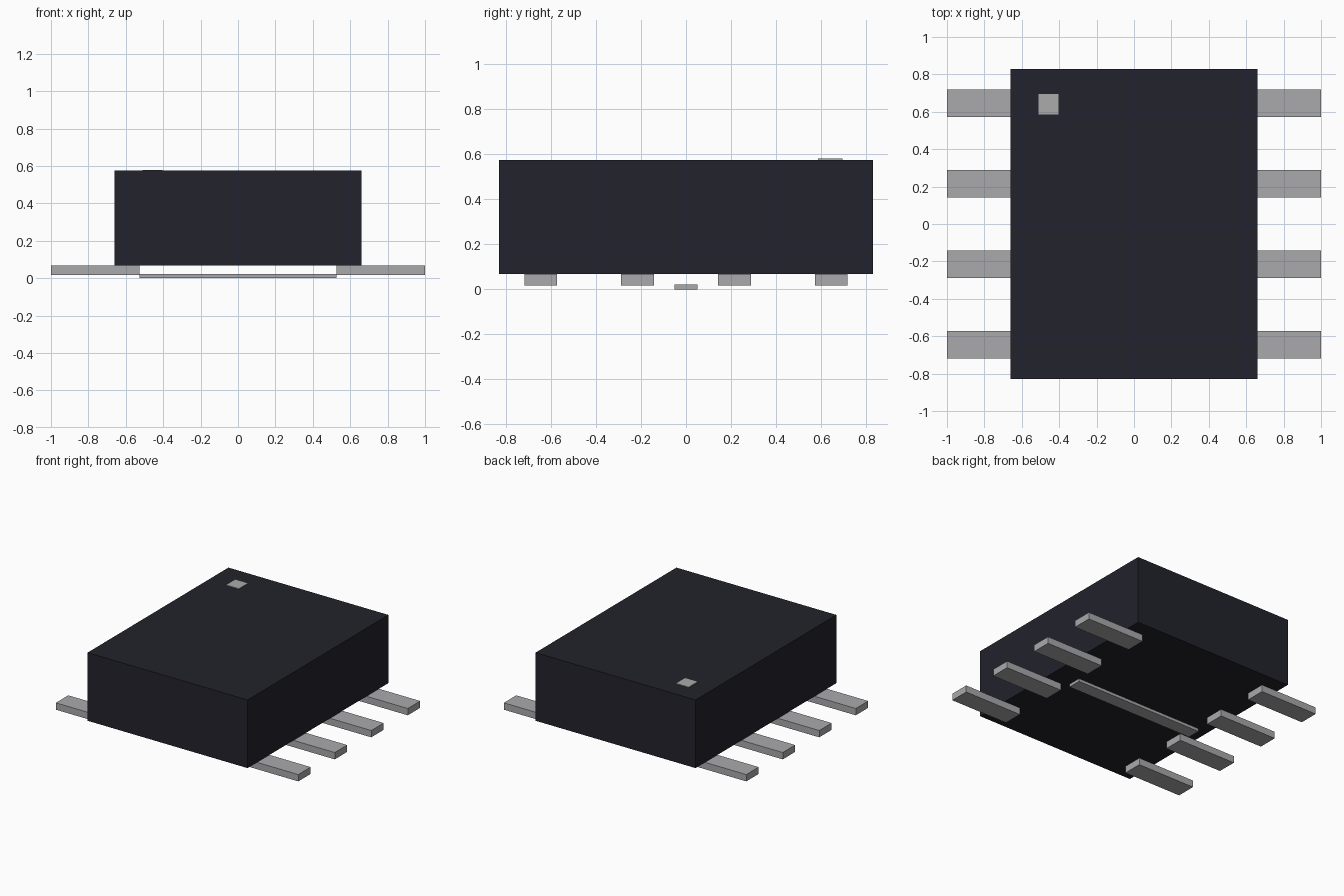
import bpy
import bmesh
from mathutils import Vector

cube = bpy.data.objects.get("Cube")
if cube:
    bpy.data.objects.remove(cube, do_unlink=True)


def make_material(name, rgb, roughness):
    mat = bpy.data.materials.new(name)
    mat.use_nodes = True
    color = (*rgb, 1.0)
    mat.diffuse_color = color
    bsdf = mat.node_tree.nodes["Principled BSDF"]
    bsdf.inputs["Base Color"].default_value = color
    bsdf.inputs["Roughness"].default_value = roughness
    return mat


def make_box(name, low, high, mat):
    """Flat-shaded box between two opposite corners."""
    low, high = Vector(low), Vector(high)
    size = high - low
    bm = bmesh.new()
    bmesh.ops.create_cube(bm, size=1.0)
    bmesh.ops.scale(bm, vec=size, verts=bm.verts)
    mesh = bpy.data.meshes.new(name)
    bm.to_mesh(mesh)
    bm.free()
    mesh.materials.append(mat)
    obj = bpy.data.objects.new(name, mesh)
    obj.location = (low + high) / 2
    bpy.context.collection.objects.link(obj)
    return obj


black = make_material("black plastic", (0.016, 0.016, 0.025), 0.6)
metal = make_material("grey metal", (0.40, 0.395, 0.41), 0.5)
paint = make_material("light grey paint", (0.41, 0.41, 0.41), 0.6)

HALF_X, HALF_Y = 0.66, 0.83
BASE, TOP = 0.067, 0.575

# Package body
make_box("body", (-HALF_X, -HALF_Y, BASE), (HALF_X, HALF_Y, TOP), black)

# Corner marker plate on the top
make_box("corner_marker", (-0.51, 0.586, TOP - 0.002), (-0.403, 0.696, TOP + 0.005), paint)

# Four flat pins along each side, tucked under the body
PITCH, PIN_HALF = 0.43, 0.073
for side, sign in (("left", 1), ("right", -1)):
    inner, outer = sorted((sign * 0.527, sign * 1.0))
    for i in range(4):
        y = (i - 1.5) * PITCH
        make_box(f"{side}_pin_{i + 1}", (inner, y - PIN_HALF, 0.016),
                 (outer, y + PIN_HALF, BASE), metal)

# Thin strip running across beneath the body
make_box("bottom_strip", (-0.527, -0.05, 0.0), (0.527, 0.05, 0.022), metal)
